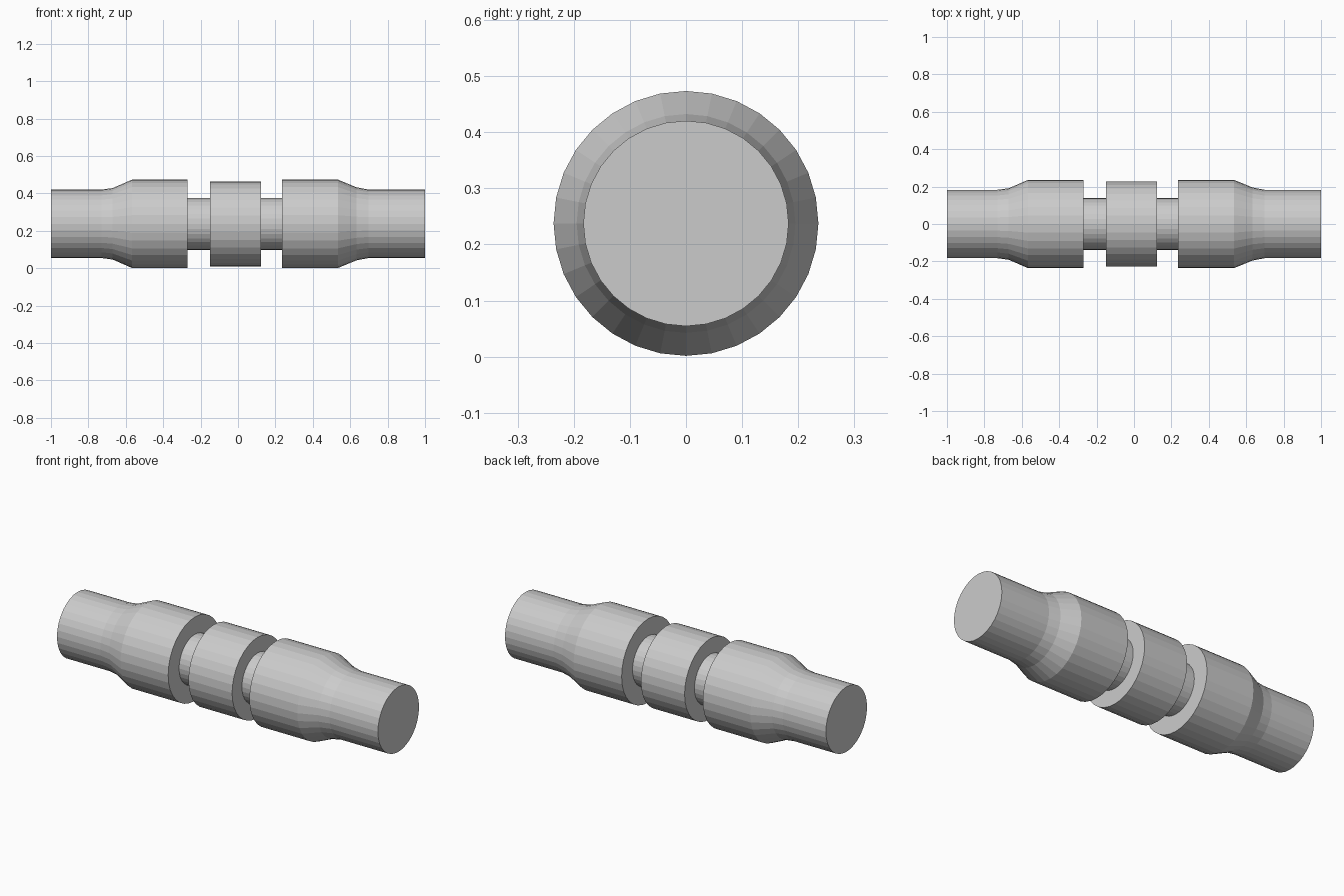
import bpy, bmesh, math

if "Cube" in bpy.data.objects:
    bpy.data.objects.remove(bpy.data.objects["Cube"])

SIDES = 32
AXIS_Z = 0.2375

grey = bpy.data.materials.new("grey")
grey.diffuse_color = (0.6, 0.6, 0.6, 1)
grey.use_nodes = True
grey.node_tree.nodes["Principled BSDF"].inputs["Base Color"].default_value = grey.diffuse_color


def turned_part(name, profile):
    """Capped solid of revolution along x from (x, radius) pairs."""
    bm = bmesh.new()
    rings = []
    for x, r in profile:
        rings.append([bm.verts.new((x, r * math.sin(2 * math.pi * i / SIDES),
                                    r * math.cos(2 * math.pi * i / SIDES)))
                      for i in range(SIDES)])
    for a, b in zip(rings, rings[1:]):
        for i in range(SIDES):
            j = (i + 1) % SIDES
            bm.faces.new((a[i], a[j], b[j], b[i]))
    bm.faces.new(rings[0])
    bm.faces.new(rings[-1])
    bmesh.ops.recalc_face_normals(bm, faces=bm.faces[:])
    mesh = bpy.data.meshes.new(name)
    bm.to_mesh(mesh)
    bm.free()
    mesh.materials.append(grey)
    obj = bpy.data.objects.new(name, mesh)
    obj.location.z = AXIS_Z
    bpy.context.collection.objects.link(obj)
    return obj


# Stepped end sleeves
turned_part("left_sleeve", [(-1, 0.183), (-0.73, 0.183), (-0.67, 0.191),
                            (-0.567, 0.236), (-0.27, 0.236)])
turned_part("right_sleeve", [(0.236, 0.236), (0.535, 0.236), (0.634, 0.195),
                             (0.698, 0.183), (1, 0.183)])
# Central collar
turned_part("middle_collar", [(-0.15, 0.227), (0.122, 0.227)])
# Thin necks joining collar and sleeves
for name, x0, x1 in (("left_neck", -0.27, -0.15), ("right_neck", 0.122, 0.236)):
    turned_part(name, [(x0 - 0.01, 0.139), (x1 + 0.01, 0.139)])
